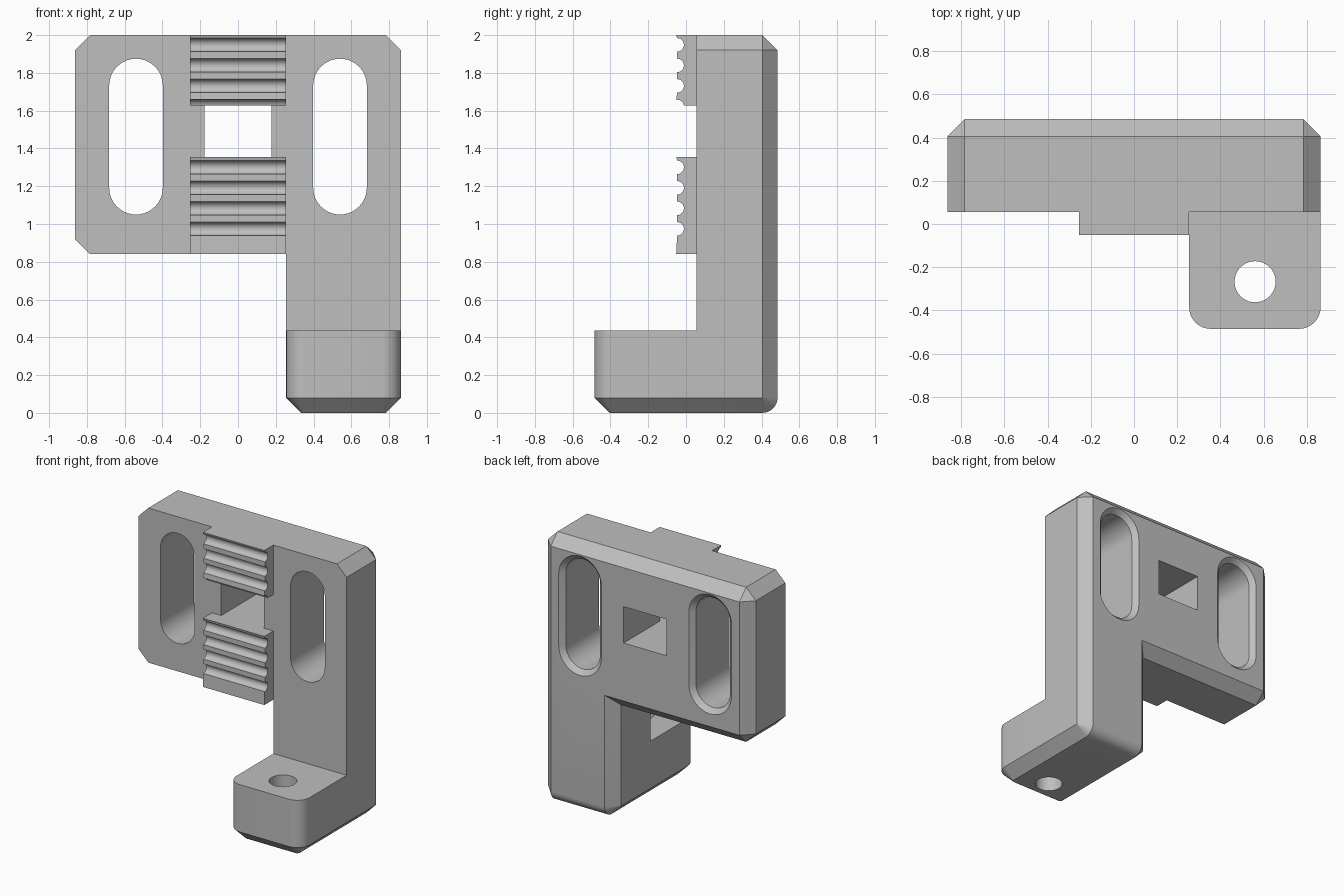
import bpy, bmesh
from math import cos, sin, pi
from mathutils import Vector

if "Cube" in bpy.data.objects:
    bpy.data.objects.remove(bpy.data.objects["Cube"])

W, LEG, TOP, PLATE_Z, FOOT_Z = 0.863, 0.255, 2.0, 0.84, 0.435
FRONT, BACK, TOE = 0.055, 0.485, -0.485
CHAMFER = 0.08
WIN = (0.178, 1.355, 1.628)

grey = bpy.data.materials.new("plain grey")
grey.use_nodes = True
grey.diffuse_color = (0.52, 0.52, 0.52, 1)
grey.node_tree.nodes["Principled BSDF"].inputs["Base Color"].default_value = (0.52, 0.52, 0.52, 1)


def make(name, bm):
    bmesh.ops.recalc_face_normals(bm, faces=bm.faces)
    mesh = bpy.data.meshes.new(name)
    bm.to_mesh(mesh)
    bm.free()
    mesh.materials.append(grey)
    ob = bpy.data.objects.new(name, mesh)
    bpy.context.collection.objects.link(ob)
    return ob


def activate(ob):
    bpy.ops.object.select_all(action="DESELECT")
    ob.select_set(True)
    bpy.context.view_layer.objects.active = ob


def loft(name, sections):
    """Closed solid through rings of equal point count."""
    bm = bmesh.new()
    rings = [[bm.verts.new(p) for p in ring] for ring in sections]
    for a, b in zip(rings, rings[1:]):
        for i in range(len(a)):
            j = (i + 1) % len(a)
            bm.faces.new((a[i], a[j], b[j], b[i]))
    bm.faces.new(rings[0])
    bm.faces.new(rings[-1])
    return make(name, bm)


def extrude(bm, faces, dy):
    out = bmesh.ops.extrude_face_region(bm, geom=faces)
    moved = [v for v in out["geom"] if isinstance(v, bmesh.types.BMVert)]
    bmesh.ops.translate(bm, vec=(0, dy, 0), verts=moved)


def bevel(bm, edges, size, segments):
    bmesh.ops.bevel(bm, geom=edges, offset=size, offset_type="OFFSET", segments=segments,
                    profile=0.5, affect="EDGES", clamp_overlap=False)
    bmesh.ops.recalc_face_normals(bm, faces=bm.faces)
    bm.normal_update()


def edges_where(bm, test):
    return [e for e in bm.edges if test(*[v.co for v in e.verts])]


def near(a, b):
    return abs(a - b) < 0.002


# Bracket body: plate with a leg, and a foot pushed out to the front
bm = bmesh.new()
a, b, c, d, e, f, g, h = [bm.verts.new((x, FRONT, z)) for x, z in (
    (-W, TOP), (W, TOP), (W, FOOT_Z), (LEG, FOOT_Z),
    (LEG, PLATE_Z), (-W, PLATE_Z), (W, 0), (LEG, 0))]
bm.faces.new((a, b, c, d, e, f))
bm.faces.new((c, g, h, d))
extrude(bm, bm.faces[:], BACK - FRONT)
foot = [p for p in bm.faces if all(near(v.co.y, FRONT) and v.co.z < FOOT_Z + 0.01 for v in p.verts)]
extrude(bm, foot, TOE - FRONT)
bmesh.ops.recalc_face_normals(bm, faces=bm.faces)
bmesh.ops.dissolve_limit(bm, angle_limit=0.01, verts=bm.verts, edges=bm.edges)
bm.normal_update()

# Rounded toe corners and rounded heel
bevel(bm, edges_where(bm, lambda p, q: near(p.y, TOE) and near(q.y, TOE) and near(p.x, q.x)), 0.1, 8)
bevel(bm, edges_where(bm, lambda p, q: near(p.y, BACK) and near(q.y, BACK)
                      and near(p.z, 0) and near(q.z, 0)), 0.082, 8)

# Chamfer round the back and sole, and on the three plate corners
region = {p for p in bm.faces if p.normal.y > 0.05
          or (p.normal.z < -0.5 and p.calc_center_median().z < 0.3)}
rim = [k for k in bm.edges if len([p for p in k.link_faces if p in region]) == 1]
corners = edges_where(bm, lambda p, q: near(p.x, q.x) and near(p.z, q.z) and near(abs(p.x), W)
                      and (near(p.z, TOP) or near(p.z, PLATE_Z)))
bevel(bm, list(set(rim + corners)), CHAMFER, 1)
bmesh.ops.remove_doubles(bm, verts=bm.verts, dist=0.0005)
body = make("bracket_body", bm)


def slot_ring(cx, r, y, n=20):
    pts = []
    for end, z in ((0, 1.733), (pi, 1.192)):
        pts += [(cx + r * cos(end + pi * i / n), y, z + r * sin(end + pi * i / n)) for i in range(n + 1)]
    return pts


def circle(x, y, z, r, n=40):
    return [(x + r * cos(2 * pi * i / n), y + r * sin(2 * pi * i / n), z) for i in range(n)]


# Cutters: flared slots, window and bolt hole
cutters = [loft("slot_cutter", [slot_ring(s * 0.54, 0.142, -0.2), slot_ring(s * 0.54, 0.142, BACK - 0.035),
                                slot_ring(s * 0.54, 0.197, BACK + 0.02)]) for s in (-1, 1)]
wx, z0, z1 = WIN
cutters.append(loft("window_cutter", [[(-wx, y, z0), (wx, y, z0), (wx, y, z1), (-wx, y, z1)]
                                      for y in (-0.2, 0.7)]))
cutters.append(loft("bolt_hole_cutter", [circle(0.56, -0.267, z, 0.095) for z in (-0.1, 0.6)]))
for cutter in cutters:
    cutter.hide_render = True
    activate(body)
    mod = body.modifiers.new("cut", "BOOLEAN")
    mod.operation, mod.solver, mod.object = "DIFFERENCE", "EXACT", cutter
    bpy.ops.object.modifier_apply(modifier=mod.name)
    bpy.data.objects.remove(cutter)


# Toothed pads: a side profile with round grooves, swept across the width
def pad(name, bottom, top, first, count, open_end=False):
    r, cy, n = 0.036, -0.047, 10
    prof = [(FRONT, bottom), (FRONT, top), (-0.052, top)]
    for k in range(count):
        zc = first - 0.1085 * k
        prof += [(cy + r * sin(pi * i / n), zc + r * cos(pi * i / n)) for i in range(n + 1)]
    if open_end:
        zc = first - 0.1085 * count
        prof += [(-0.052, zc + r)] + [(cy + r * sin(pi * i / n), zc + r * cos(pi * i / n)) for i in range(6)]
        prof = [p for p in prof if p[1] > bottom + 0.002 or p[0] == FRONT] + [(cy + r, bottom)]
    else:
        prof.append((-0.052, bottom))
    return loft(name, [[(x, y, z) for y, z in prof] for x in (-LEG, LEG)])


pads = [pad("lower_toothed_pad", PLATE_Z, z0, 1.3, 4),
        pad("upper_toothed_pad", z1, TOP, 1.948, 3, True)]

for ob in [body] + pads:
    activate(ob)
    bpy.ops.object.shade_smooth_by_angle(angle=0.5)
